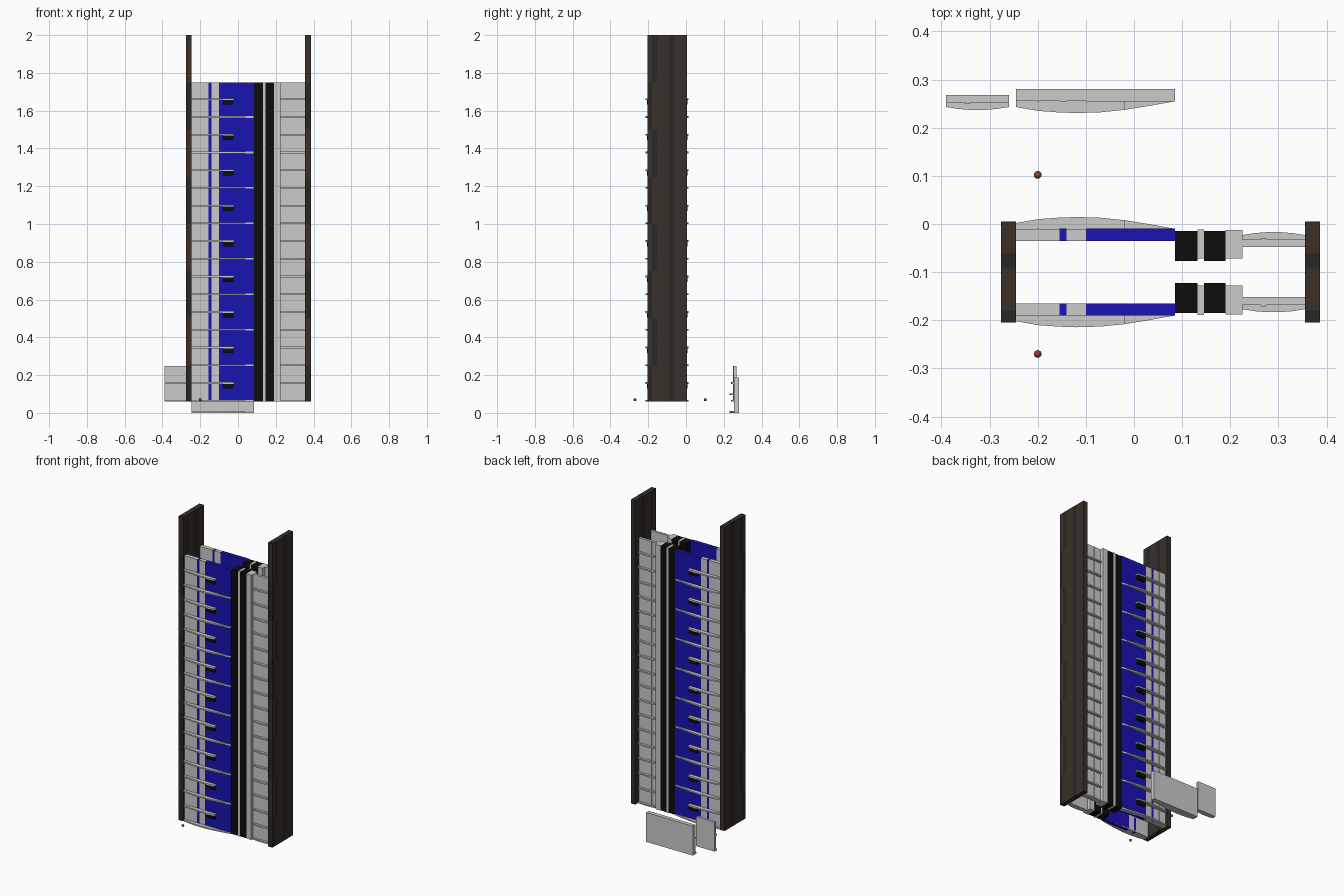
import bpy, bmesh

if "Cube" in bpy.data.objects:
    bpy.data.objects.remove(bpy.data.objects["Cube"])


def material(name, rgb):
    m = bpy.data.materials.new(name)
    m.diffuse_color = (*rgb, 1)
    m.use_nodes = True
    m.node_tree.nodes["Principled BSDF"].inputs["Base Color"].default_value = m.diffuse_color
    return m


BLUE = material("blue", (0.01, 0.006, 0.45))
BLACK = material("black", (0.004, 0.004, 0.004))
WOOD = material("wood", (0.04, 0.03, 0.023))
WOOD_DARK = material("dark_wood", (0.022, 0.02, 0.017))
RED = material("red", (0.3, 0.05, 0.02))


def finish(bm, name, mats=()):
    bmesh.ops.recalc_face_normals(bm, faces=bm.faces)
    me = bpy.data.meshes.new(name)
    bm.to_mesh(me)
    bm.free()
    for m in mats:
        me.materials.append(m)
    ob = bpy.data.objects.new(name, me)
    bpy.context.collection.objects.link(ob)
    return ob


def prism(bm, pts, z0, z1):
    """Extrude an xy outline from z0 to z1."""
    f = bm.faces.new([bm.verts.new((x, y, z0)) for x, y in pts])
    r = bmesh.ops.extrude_face_region(bm, geom=[f])
    for v in r["geom"]:
        if isinstance(v, bmesh.types.BMVert):
            v.co.z = z1


def box(bm, x0, x1, y0, y1, z0, z1):
    prism(bm, [(x0, y0), (x1, y0), (x1, y1), (x0, y1)], z0, z1)


def box_object(name, dims, mat=None):
    bm = bmesh.new()
    box(bm, *dims)
    return finish(bm, name, [mat] if mat else [])


# Outlines of the bowed ribs: (x, distance out from the back plane)
BIG = [(-.245, .037), (-.2, .045), (-.16, .048), (-.12, .0495),
       (-.07, .048), (-.02, .043), (.03, .035), (.085, .025)]
SMALL = [(.225, .025), (.25, .029), (.275, .031), (.305, .031), (.33, .029), (.355, .025)]
PITCH = 1.69 / 9
RIB = 0.009


def rib(bm, curve, x_end, dx, yb, s, z):
    top = [(x + dx, yb + s * d) for x, d in curve if x <= x_end + 1e-6]
    prism(bm, top + [(top[-1][0], yb), (top[0][0], yb)], z, z + RIB)


def big_panel(name, yb, s, z0, count, coloured):
    z1 = z0 + count * PITCH
    # Vertical bands of the backing slab
    bands = [("edge", -.245, -.155, None, .025), ("stripe", -.155, -.14, BLUE, .0255),
             ("inner", -.14, -.1, None, .025), ("face", -.1, .085, BLUE, .0255)]
    for part, x0, x1, mat, d in bands:
        box_object(f"{name}_{part}", (x0, x1, yb, yb + s * d, z0, z1), mat if coloured else None)
    # Thin vertical bead on the edge band
    box_object(name + "_bead", (-.202, -.198, yb + s * .02, yb + s * .027, z0, z1))
    ribs, pads = bmesh.new(), bmesh.new()
    for i in range(count):
        z = z0 + i * PITCH
        rib(ribs, BIG, .085, 0, yb, s, z)
        rib(ribs, BIG, -.02, 0, yb, s, z + PITCH / 2)
        box(pads, -.08, -.023, yb + s * .02, yb + s * .042,
            z + PITCH / 2 - .024, z + PITCH / 2)
    finish(ribs, name + "_ribs")
    if coloured:
        finish(pads, name + "_pads", [BLACK])
    else:
        pads.free()


def small_panel(name, dx, yb, s, z0, count):
    z1 = z0 + count * PITCH
    box_object(name + "_slab", (.225 + dx, .355 + dx, yb, yb + s * .016, z0, z1))
    box_object(name + "_bead", (.264 + dx, .274 + dx, yb, yb + s * .019, z0, z1))
    ribs = bmesh.new()
    for i in range(2 * count):
        rib(ribs, SMALL, .355, dx, yb, s, z0 + i * PITCH / 2)
    finish(ribs, name + "_ribs")


# Two faces of the stand, mirrored about y = -0.1
for side, s in (("front", -1), ("back", 1)):
    big_panel(side + "_main_panel", -.1 + s * .065, s, .06, 9, True)
    small_panel(side + "_side_panel", 0, -.1 + s * .052, s, .06, 9)
    posts = [("black_post_left", .085, .132, .023, .085, BLACK),
             ("grey_divider", .132, .145, .028, .089, None),
             ("black_post_right", .145, .19, .023, .085, BLACK),
             ("grey_post", .19, .225, .028, .088, None)]
    for part, x0, x1, d0, d1, mat in posts:
        box_object(f"{side}_{part}", (x0, x1, -.1 + s * d0, -.1 + s * d1, .06, 1.75), mat)

# Loose sample panels standing behind
big_panel("loose_main_panel", .28, -1, 0, 1, False)
small_panel("loose_side_panel", -.615, .268, -1, .06, 1)

# Tall side boards with staggered dark plank strips
for name, x0, x1 in (("left_board", -.276, -.245), ("right_board", .355, .386)):
    bm = bmesh.new()
    box(bm, x0, x1, -.205, .005, .06, 2)
    ys = [-.18, -.15, -.09, -.06]
    zs = [.25 * k for k in range(1, 8)]
    for axis, cuts in (((0, 1, 0), ys), ((0, 0, 1), zs)):
        for c in cuts:
            bmesh.ops.bisect_plane(bm, geom=bm.verts[:] + bm.edges[:] + bm.faces[:],
                                   plane_co=[a * c for a in axis], plane_no=axis)
    for f in bm.faces:
        c = f.calc_center_median()
        band = sum(c.y > y for y in ys)
        row = int(c.z / .25) % 2
        f.material_index = int(band in ((1, 3) if row else (0, 3)))
    finish(bm, name, [WOOD, WOOD_DARK])

# Small round markers
for name, y in (("back_marker", .102), ("front_marker", -.27)):
    bpy.ops.mesh.primitive_uv_sphere_add(segments=16, ring_count=8, radius=.008,
                                         location=(-.2, y, .07))
    ob = bpy.context.object
    ob.name = name
    ob.data.materials.append(RED)
    bpy.ops.object.shade_smooth_by_angle()
